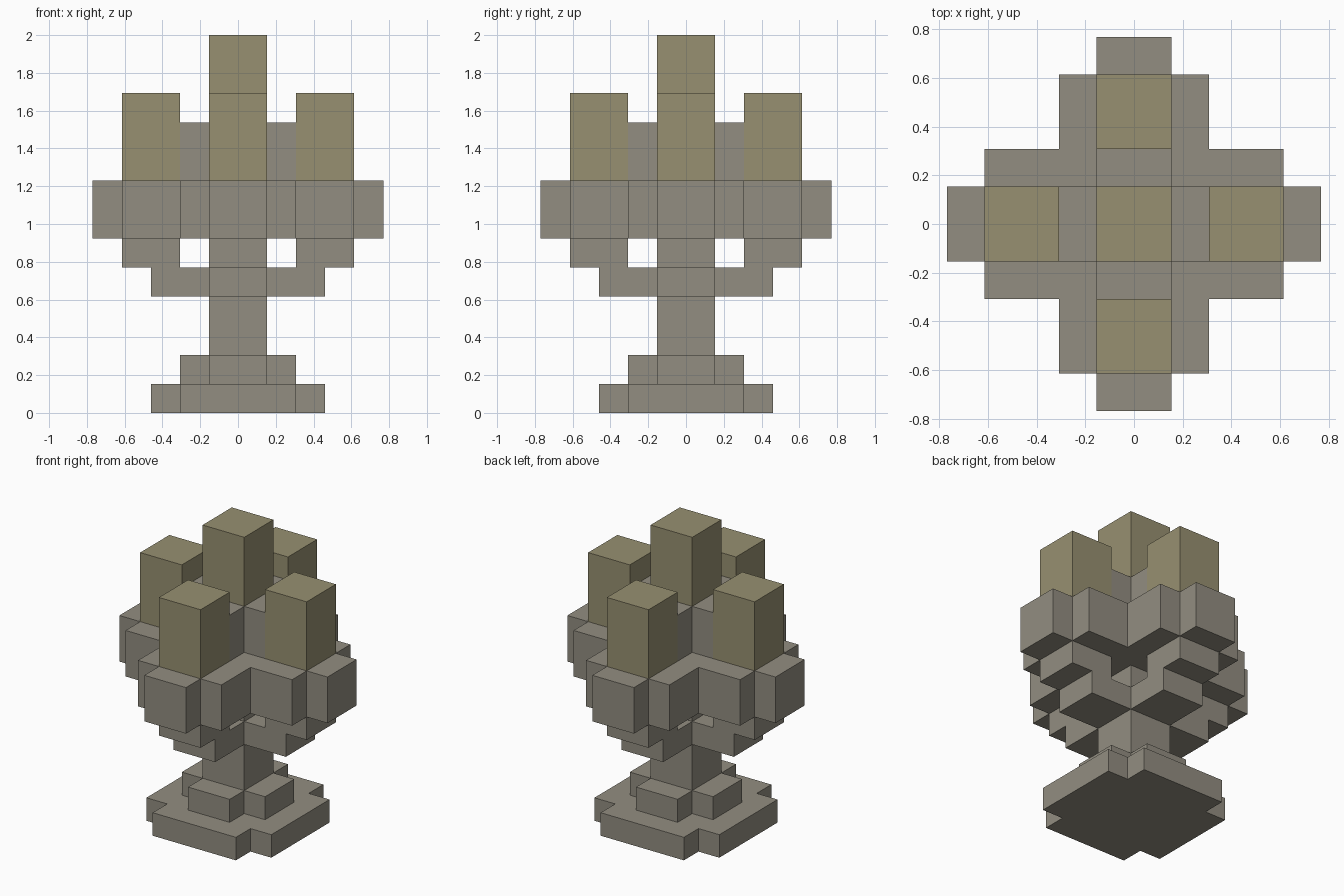
import bpy
import bmesh
from mathutils import Matrix

U = 2 / 13  # one block of the model

cube = bpy.data.objects.get("Cube")
if cube:
    bpy.data.objects.remove(cube, do_unlink=True)


def make_material(name, rgb):
    mat = bpy.data.materials.new(name)
    mat.use_nodes = True
    color = (*rgb, 1)
    mat.diffuse_color = color
    mat.node_tree.nodes["Principled BSDF"].inputs["Base Color"].default_value = color
    return mat


stone = make_material("warm grey stone", (0.29, 0.27, 0.22))
wax = make_material("dull yellow wax", (0.31, 0.28, 0.165))


def prism(name, quarter, z0, z1, mat, center=(0, 0)):
    """Extrude an outline made of one quarter turned four times."""
    bm = bmesh.new()
    outline = []
    for turn in range(4):
        for x, y in quarter:
            for _ in range(turn):
                x, y = -y, x
            outline.append(bm.verts.new((x + center[0], y + center[1], z0)))
    face = bm.faces.new(outline)
    top = bmesh.ops.extrude_face_region(bm, geom=[face], use_keep_orig=True)
    lifted = [v for v in top["geom"] if isinstance(v, bmesh.types.BMVert)]
    bmesh.ops.translate(bm, verts=lifted, vec=(0, 0, z1 - z0))
    bmesh.ops.recalc_face_normals(bm, faces=bm.faces)
    bm.transform(Matrix.Scale(U, 4))
    mesh = bpy.data.meshes.new(name)
    bm.to_mesh(mesh)
    bm.free()
    mesh.materials.append(mat)
    obj = bpy.data.objects.new(name, mesh)
    bpy.context.collection.objects.link(obj)


def cross(length, width):
    return [(length, width), (width, width), (width, length)]


SQUARE = [(1, 1)]

# Stepped foot and stem
prism("base_plate", cross(3, 2), 0, 1, stone)
prism("base_step", cross(2, 1), 1, 2, stone)
prism("stem", SQUARE, 2, 4, stone)

# Branching arms with an open gap around the core
prism("lower_arms", cross(3, 1), 4, 5, stone)
prism("core", SQUARE, 5, 6, stone)

# Wide upper tier with a stepped outline, and the middle pedestal
prism("upper_tier", [(5, 1), (4, 1), (4, 2), (2, 2), (2, 4), (1, 4), (1, 5)], 6, 8, stone)
prism("middle_pedestal", cross(2, 1), 8, 10, stone)
prism("middle_candle", SQUARE, 10, 13, wax)

# Four outer candles with the supports beneath them
for side, (dx, dy) in {"left": (3, 0), "right": (-3, 0), "front": (0, -3), "back": (0, 3)}.items():
    prism(f"{side}_support", SQUARE, 5, 6, stone, (dx, dy))
    prism(f"{side}_candle", SQUARE, 8, 11, wax, (dx, dy))
